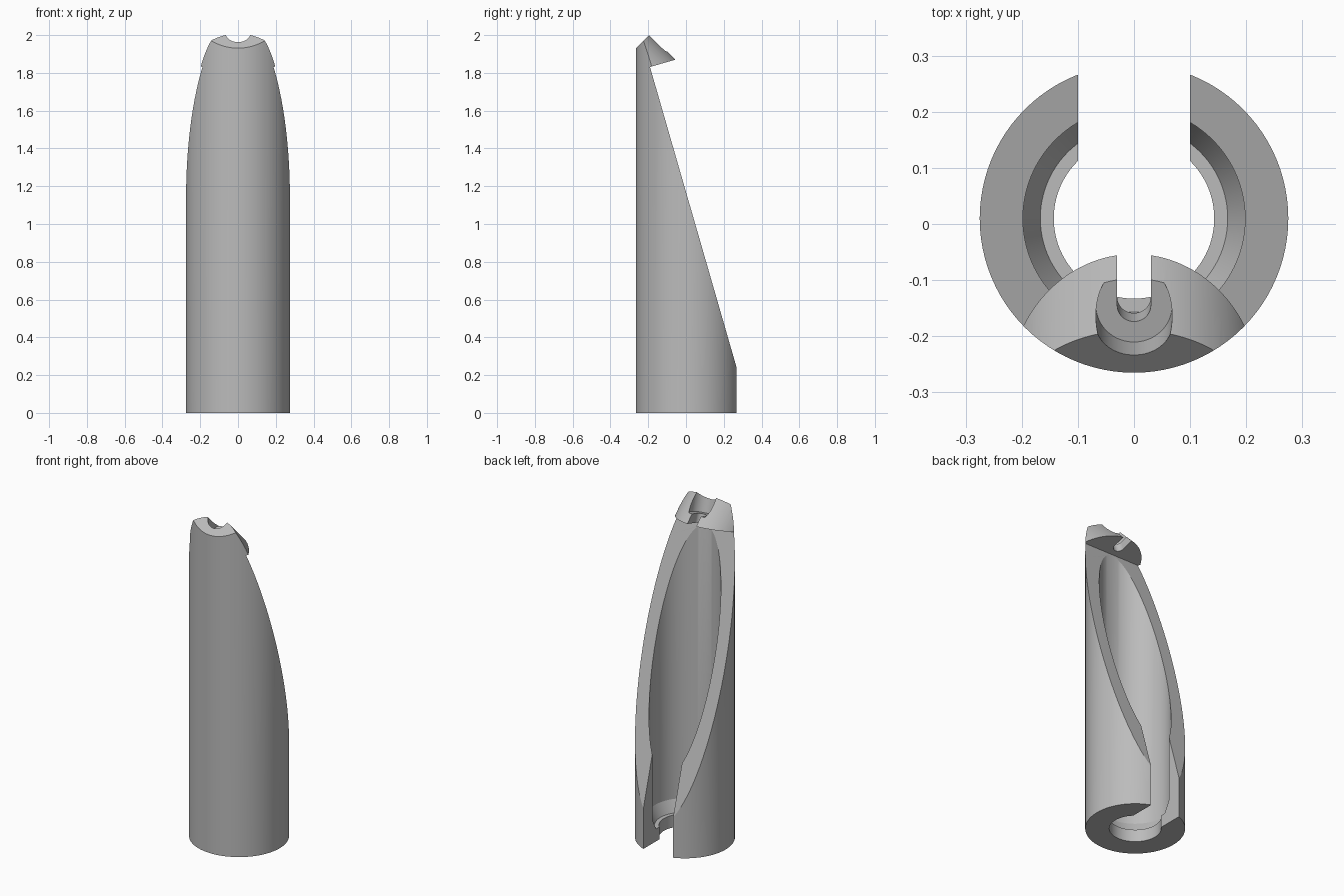
import bpy, bmesh, math
from mathutils import Vector

if "Cube" in bpy.data.objects:
    bpy.data.objects.remove(bpy.data.objects["Cube"], do_unlink=True)

steel = bpy.data.materials.new("light_grey")
steel.use_nodes = True
grey = (0.5, 0.5, 0.5, 1)
steel.diffuse_color = grey
steel.node_tree.nodes["Principled BSDF"].inputs["Base Color"].default_value = grey


def finish(name, bm):
    bmesh.ops.recalc_face_normals(bm, faces=bm.faces)
    mesh = bpy.data.meshes.new(name)
    bm.to_mesh(mesh)
    bm.free()
    obj = bpy.data.objects.new(name, mesh)
    mesh.materials.append(steel)
    bpy.context.collection.objects.link(obj)
    return obj


def lathe(name, profile, origin, axis=(0, 0, 1), sides=96):
    """Closed solid of revolution from (radius, height) pairs."""
    bm = bmesh.new()
    turn = Vector((0, 0, 1)).rotation_difference(Vector(axis))
    rings = []
    for r, h in profile:
        ring = []
        for i in range(sides):
            a = math.tau * i / sides
            p = Vector((r * math.cos(a), r * math.sin(a), h))
            ring.append(bm.verts.new(turn @ p + Vector(origin)))
        rings.append(ring)
    for low, high in zip(rings, rings[1:]):
        for i in range(sides):
            j = (i + 1) % sides
            bm.faces.new((low[i], low[j], high[j], high[i]))
    bm.faces.new(rings[0])
    bm.faces.new(rings[-1])
    return finish(name, bm)


def prism(name, outline, half_width):
    """Side outline in (y, z), extruded across x."""
    bm = bmesh.new()
    face = bm.faces.new([bm.verts.new((-half_width, y, z)) for y, z in outline])
    grown = bmesh.ops.extrude_face_region(bm, geom=[face])["geom"]
    moved = [v for v in grown if isinstance(v, bmesh.types.BMVert)]
    bmesh.ops.translate(bm, verts=moved, vec=(2 * half_width, 0, 0))
    return finish(name, bm)


def combine(target, tool, operation="DIFFERENCE"):
    mod = target.modifiers.new("cut", "BOOLEAN")
    mod.operation = operation
    mod.solver = "EXACT"
    mod.object = tool
    graph = bpy.context.evaluated_depsgraph_get()
    mesh = bpy.data.meshes.new_from_object(target.evaluated_get(graph))
    target.modifiers.clear()
    target.data = mesh
    bpy.data.objects.remove(tool, do_unlink=True)


CENTRE = (0, 0.01, 0)
SLOPE = 3.47                        # steepness of the long rear cut
TILT = Vector((0, -1, SLOPE)).normalized()
ACROSS = Vector((0, SLOPE, 1)).normalized()

# Outer rod
body = lathe("slotted_tube_body", [(0.275, 0), (0.275, 2.3)], CENTRE)

# Hollow: long slanted cut plus stepped bore
hollow = prism("hollow", [(0.4, 0.25 - 0.135 * SLOPE),
                          (-0.4, 0.25 + 0.665 * SLOPE), (0.4, 2.6)], 1)
bore = lathe("bore", [(0.143, -0.1), (0.143, 0.075), (0.167, 0.075),
                      (0.198, 0.145), (0.198, 1.95)], CENTRE)
combine(hollow, bore, "UNION")

# Overhanging head: angled cylinder with a tilted flat underside
head = lathe("head", [(0.225, -0.8), (0.225, 0.8)], (0, -0.4, 1.899), (0, -1, 1), 128)
under = prism("under", [(-2, 1.832 - 1.812 / SLOPE), (2, 1.832 + 2.188 / SLOPE),
                        (2, 0), (-2, 0)], 1)
combine(head, under)
combine(hollow, head)
combine(body, hollow)

# Angled front top face
combine(body, prism("top_bevel", [(-0.5, 1.696), (0.5, 2.696), (-0.5, 2.7)], 1))

# Rear slot at the foot
combine(body, prism("rear_slot", [(0.03, -0.1), (0.4, -0.1), (0.4, 0.9), (0.03, 0.9)], 0.1))

# Round recess, small hole and open notch in the head
seat = Vector((0, -0.145, 1.901))
combine(body, lathe("recess", [(0.068, 0), (0.068, 0.4)], seat, TILT, 64))
combine(body, lathe("hole", [(0.03, -0.1), (0.03, 0.1)], seat, TILT, 48))
corners = [seat + ACROSS * v + TILT * w
           for v, w in ((0, -0.1), (0.2, -0.1), (0.2, 0.1), (0, 0.1))]
combine(body, prism("notch", [(p.y, p.z) for p in corners], 0.03))

bpy.ops.object.select_all(action="DESELECT")
body.select_set(True)
bpy.context.view_layer.objects.active = body
bpy.ops.object.shade_smooth_by_angle(angle=math.radians(20))
